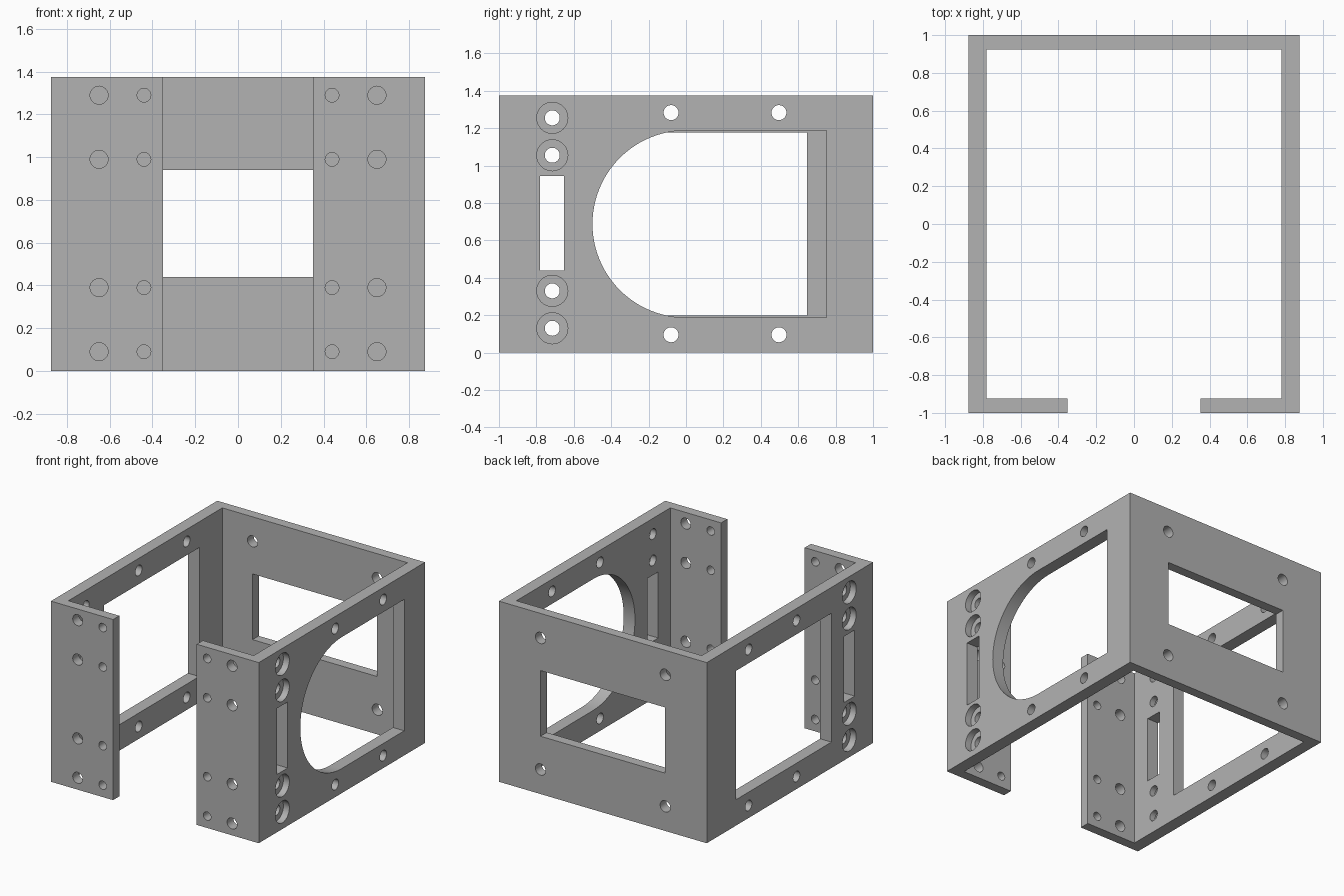
import bpy, bmesh, math
from mathutils import Vector

if "Cube" in bpy.data.objects:
    bpy.data.objects.remove(bpy.data.objects["Cube"])

W, D, H = 0.875, 1.0, 1.375      # half width, half depth, height
SIDE, PLATE = 0.095, 0.075       # side wall and front/back plate thickness
SEG = 40


def prism(bm, pts, vec):
    """Extrude a flat outline of 3D points along vec into a closed solid."""
    face = bm.faces.new([bm.verts.new(p) for p in pts])
    ext = bmesh.ops.extrude_face_region(bm, geom=[face], use_keep_orig=True)
    verts = [g for g in ext["geom"] if isinstance(g, bmesh.types.BMVert)]
    bmesh.ops.translate(bm, verts=verts, vec=vec)


def make_object(name, bm):
    bmesh.ops.recalc_face_normals(bm, faces=bm.faces[:])
    mesh = bpy.data.meshes.new(name)
    bm.to_mesh(mesh)
    bm.free()
    obj = bpy.data.objects.new(name, mesh)
    bpy.context.collection.objects.link(obj)
    return obj


def circle(a, b, r, start=0.0, sweep=2 * math.pi, n=SEG, closed=True):
    count = n if closed else n + 1
    return [(a + r * math.cos(start + sweep * i / n),
             b + r * math.sin(start + sweep * i / n)) for i in range(count)]


def rect(a0, a1, b0, b1):
    return [(a0, b0), (a1, b0), (a1, b1), (a0, b1)]


def cut_x(bm, outline, x0, x1):
    """Cutter through a side wall; the outline is (y, z)."""
    prism(bm, [(x0, a, b) for a, b in outline], Vector((x1 - x0, 0, 0)))


def cut_y(bm, outline, y0, y1):
    """Cutter through a front or back plate; the outline is (x, z)."""
    prism(bm, [(a, y0, b) for a, b in outline], Vector((0, y1 - y0, 0)))


# Bent frame: C-shaped plan with two front flanges
half = [(0.352, -D + PLATE), (0.352, -D), (W, -D), (W, D)]
inner = [(W - SIDE, D - PLATE), (W - SIDE, -D + PLATE)]
right = inner + half
plan = right + [(-x, y) for x, y in reversed(right)]
bm = bmesh.new()
prism(bm, [(x, y, 0) for x, y in plan], Vector((0, 0, H)))
frame = make_object("bracket_frame", bm)

holes = bmesh.new()
bores = bmesh.new()
for s in (-1, 1):
    xi, xo = s * (W - SIDE - 0.05), s * (W + 0.05)
    # Counterbored screw holes near the front of each side wall
    for z in (0.13, 0.33, 1.055, 1.255):
        cut_x(holes, circle(-0.715, z, 0.04), xi, xo)
        cut_x(bores, circle(-0.715, z, 0.083), s * (W - 0.05), xo)
    # Slot between them
    cut_x(holes, rect(-0.78, -0.652, 0.44, 0.943), xi, xo)
    # Plain holes above and below the large opening
    for y in (-0.08, 0.497):
        for z in (0.095, 1.283):
            cut_x(holes, circle(y, z, 0.04), xi, xo)
    # Flange holes
    for z in (0.09, 0.39, 0.99, 1.29):
        for x, r in ((0.65, 0.042), (0.44, 0.032)):
            cut_y(holes, circle(s * x, z, r), -D - 0.05, -D + PLATE + 0.05)
    # Back plate holes
    for z in (0.187, 1.188):
        cut_y(holes, circle(s * 0.525, z, 0.043), D - PLATE - 0.05, D + 0.05)

# Rounded opening in the right wall, square opening in the left wall
arch = circle(0.0, 0.6875, 0.5, math.pi / 2, math.pi, 48, False)
arch += [(0.75, 0.1875), (0.75, 1.1875)]
cut_x(holes, arch, W - SIDE - 0.05, W + 0.05)
cut_x(holes, rect(-0.5, 0.648, 0.197, 1.178), -W - 0.05, -W + SIDE + 0.05)
# Window in the back plate
cut_y(holes, rect(-0.525, 0.525, 0.44, 0.94), D - PLATE - 0.05, D + 0.05)

# Apply the cuts, then discard the cutters
cutters = [make_object("hole_cutter", holes), make_object("bore_cutter", bores)]
bpy.context.view_layer.objects.active = frame
frame.select_set(True)
for c in cutters:
    c.hide_render = True
    c.select_set(False)
    mod = frame.modifiers.new("cut", "BOOLEAN")
    mod.operation, mod.solver, mod.object = "DIFFERENCE", "EXACT", c
    bpy.ops.object.modifier_apply(modifier=mod.name)
for c in cutters:
    bpy.data.objects.remove(c, do_unlink=True)

# Plain grey finish, round holes shaded smooth
grey = bpy.data.materials.new("grey")
grey.diffuse_color = (0.448, 0.448, 0.448, 1)
grey.use_nodes = True
grey.node_tree.nodes["Principled BSDF"].inputs["Base Color"].default_value = grey.diffuse_color
frame.data.materials.clear()
frame.data.materials.append(grey)
bpy.ops.object.shade_smooth_by_angle(angle=math.radians(30))
